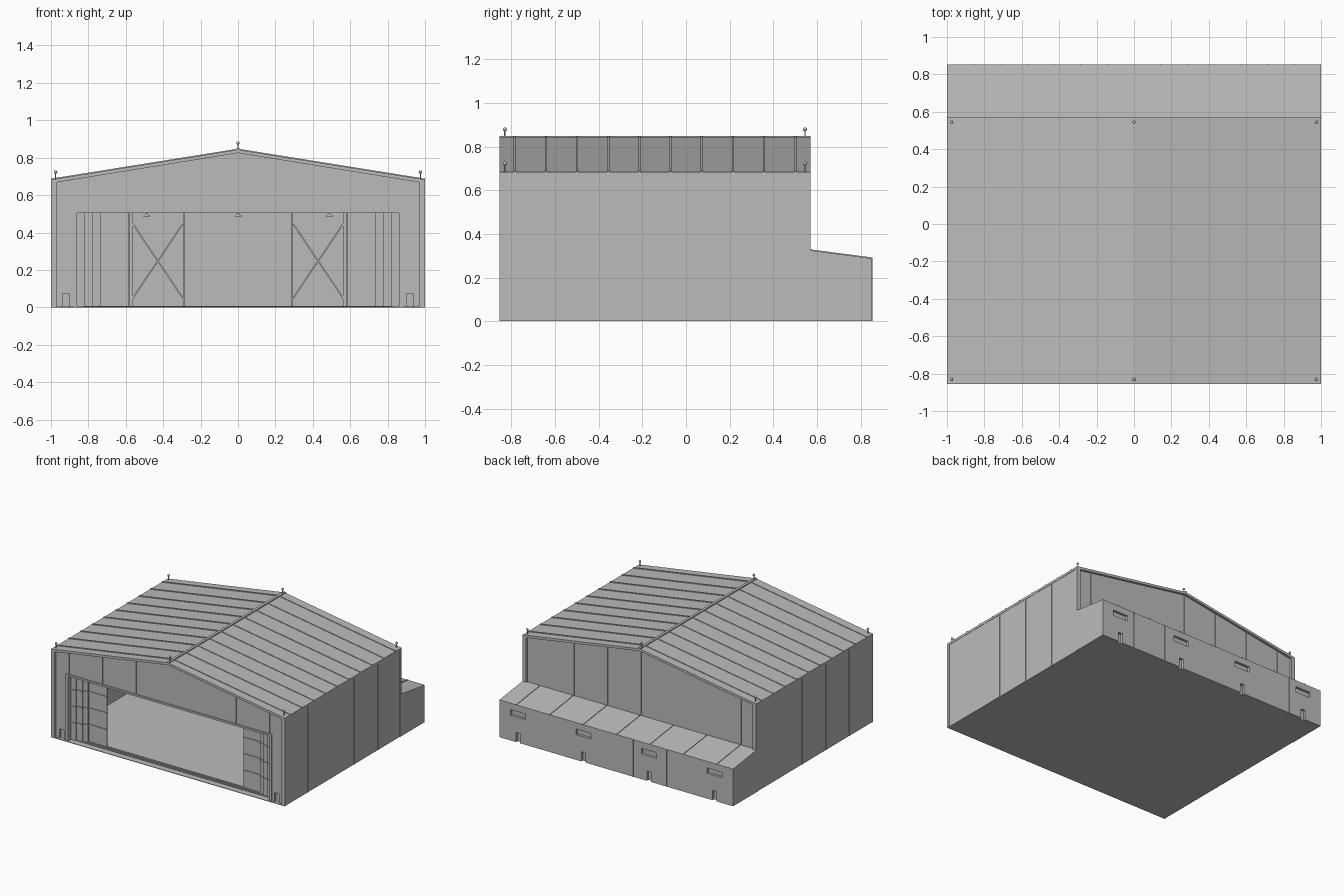
import bpy, bmesh, math
from mathutils import Vector

if "Cube" in bpy.data.objects:
    bpy.data.objects.remove(bpy.data.objects["Cube"])

grey = bpy.data.materials.new("plain_grey")
grey.use_nodes = True
grey.diffuse_color = (0.5, 0.5, 0.5, 1)
grey.node_tree.nodes["Principled BSDF"].inputs["Base Color"].default_value = (0.5, 0.5, 0.5, 1)

FRONT, BACK, REAR = -0.855, 0.57, 0.855
EAVE, RIDGE = 0.683, 0.843
BAY = 2 / 7


def finish(bm, name):
    bmesh.ops.recalc_face_normals(bm, faces=bm.faces)
    mesh = bpy.data.meshes.new(name)
    bm.to_mesh(mesh)
    bm.free()
    mesh.materials.append(grey)
    ob = bpy.data.objects.new(name, mesh)
    bpy.context.scene.collection.objects.link(ob)
    return ob


def add_prism(bm, outline, axis, a, b):
    """Extrude a 2D outline along x or y between a and b."""
    place = (lambda p, t: (t, p[0], p[1])) if axis == "x" else (lambda p, t: (p[0], t, p[1]))
    face = bm.faces.new([bm.verts.new(place(p, a)) for p in outline])
    new = bmesh.ops.extrude_face_region(bm, geom=[face])["geom"]
    shift = Vector((b - a, 0, 0) if axis == "x" else (0, b - a, 0))
    bmesh.ops.translate(bm, verts=[v for v in new if isinstance(v, bmesh.types.BMVert)], vec=shift)


def add_box(bm, x0, x1, y0, y1, z0, z1):
    add_prism(bm, [(x0, z0), (x1, z0), (x1, z1), (x0, z1)], "y", y0, y1)


def prism(name, outline, axis, a, b):
    bm = bmesh.new()
    add_prism(bm, outline, axis, a, b)
    return finish(bm, name)


def boxes(name, items):
    bm = bmesh.new()
    for item in items:
        add_box(bm, *item)
    return finish(bm, name)


def cut(target, items):
    """Carve boxes out of a part."""
    cutter = boxes("cutter", items)
    cutter.hide_render = True
    mod = target.modifiers.new("recess", "BOOLEAN")
    mod.operation, mod.solver, mod.object = "DIFFERENCE", "EXACT", cutter
    bpy.context.view_layer.objects.active = target
    bpy.ops.object.modifier_apply(modifier=mod.name)
    bpy.data.objects.remove(cutter)


def mirrored(right):
    """Complete an outline from its +x half, listed from bottom to bottom."""
    return right + [(-x, z) for x, z in reversed(right) if x > 0]


def roof_z(x):
    return RIDGE - (RIDGE - EAVE) * abs(x)


# floor, side walls and roof shell
boxes("floor_slab", [(-0.99, 0.99, FRONT, BACK, 0, 0.004)])
boxes("side_walls", [(min(s * 0.975, s * 0.997), max(s * 0.975, s * 0.997),
                      FRONT + 0.02, BACK - 0.02, 0, 0.675) for s in (-1, 1)])
prism("roof_shell", [(-1, EAVE), (0, RIDGE), (1, EAVE), (1, EAVE - 0.018),
                     (0, RIDGE - 0.018), (-1, EAVE - 0.018)], "y", FRONT + 0.02, BACK - 0.02)

# projecting frames round both gables
frame = [(-1, 0), (-1, EAVE), (0, RIDGE), (1, EAVE), (1, 0),
         (0.97, 0), (0.97, 0.668), (0, 0.825), (-0.97, 0.668), (-0.97, 0)]
prism("front_gable_frame", frame, "y", FRONT, FRONT + 0.02)
prism("back_gable_frame", frame, "y", BACK - 0.02, BACK)

# front gable wall with the hangar opening and two small doorways
front_wall = prism("front_gable_wall", [
    (-0.985, 0), (-0.985, 0.67), (0, 0.828), (0.985, 0.67), (0.985, 0),
    (0.87, 0), (0.87, 0.512), (-0.87, 0.512), (-0.87, 0)], "y", FRONT + 0.015, FRONT + 0.045)
cut(front_wall, [(x - 0.018, x + 0.018, FRONT - 0.05, FRONT + 0.03, -0.1, 0.075) for x in (-0.92, 0.92)])
prism("opening_frame", [(-0.88, 0), (-0.88, 0.52), (0.88, 0.52), (0.88, 0), (0.861, 0),
                        (0.861, 0.505), (-0.861, 0.505), (-0.861, 0)], "y", FRONT + 0.007, FRONT + 0.06)

# back gable wall, thicker below the annex roof
prism("back_gable_wall", [(-0.985, 0), (-0.985, 0.67), (0, 0.828), (0.985, 0.67), (0.985, 0)],
      "y", BACK - 0.04, BACK - 0.018)
boxes("back_lower_wall", [(-0.975, 0.975, BACK - 0.03, BACK + 0.01, 0, 0.322)])

# raised seams on the roof, with a ridge cap
bm = bmesh.new()
for i in range(10):
    y = -0.785 + i * BAY / 2
    for s in (-1, 1):
        add_prism(bm, [(s * 0.012, roof_z(0.012) - 0.002), (s, EAVE - 0.002),
                       (s, EAVE + 0.005), (s * 0.012, roof_z(0.012) + 0.005)],
                  "y", y - 0.005, y + 0.005)
finish(bm, "roof_seams")
boxes("ridge_cap", [(-0.01, 0.01, FRONT, BACK, RIDGE - 0.01, RIDGE + 0.006)])

# seams on the side walls and gables
seams = []
for s in (-1, 1):
    for i in range(-2, 2):
        x, y = sorted((s * 0.99, s)), i * BAY
        seams.append((x[0], x[1], y - 0.004, y + 0.004, 0, 0.67))
boxes("side_wall_seams", seams)
seams = []
for i in range(-3, 4):
    x = i * BAY
    top = roof_z(x) - 0.016
    bottom = 0.52
    seams.append((x - 0.004, x + 0.004, FRONT + 0.011, FRONT + 0.02, bottom, top))
    seams.append((x - 0.004, x + 0.004, BACK - 0.024, BACK - 0.014, 0.32, top))
boxes("gable_seams", seams)

# rear annex with recessed windows and doorways
annex = prism("rear_annex", [(BACK, 0), (REAR - 0.003, 0), (REAR - 0.003, 0.288), (BACK, 0.325)], "x", -1, 1)
centres = (-0.84, -0.28, 0.28, 0.84)
cut(annex, [(x - 0.065, x + 0.065, REAR - 0.022, REAR + 0.1, 0.195, 0.238) for x in centres]
    + [(x - 0.018, x + 0.018, REAR - 0.022, REAR + 0.1, -0.1, 0.075) for x in centres])
bm = bmesh.new()
for i in range(-3, 4):
    x = i * BAY
    add_prism(bm, [(BACK, 0.322), (REAR, 0.285), (REAR, 0.292), (BACK, 0.329)], "x", x - 0.004, x + 0.004)
for i in range(6):
    x = (i - 2.5) * BAY
    add_box(bm, x - 0.004, x + 0.004, REAR - 0.006, REAR, 0, 0.288)
finish(bm, "annex_seams")

# telescoping hangar doors with horizontal rails, and floor tracks
inner_edges = (0.82, 0.775, 0.735, 0.585)
panels, bars, tracks = [], [], []
for k, inner in enumerate(inner_edges):
    y = FRONT + 0.045 + 0.014 * k
    outer = 0.865 if k == 0 else inner_edges[k - 1] + 0.02
    for s in (-1, 1):
        x0, x1 = sorted((s * inner, s * outer))
        panels.append((x0, x1, y, y + 0.01, 0.004, 0.515))
        for z in (0.135, 0.263, 0.39):
            bars.append((x0, x1, y - 0.005, y + 0.002, z - 0.005, z + 0.005))
    tracks.append((-0.86, 0.86, y + 0.003, y + 0.007, 0.002, 0.007))
boxes("hangar_doors", panels)
boxes("door_rails", bars)
boxes("floor_tracks", tracks)

# columns and cross bracing against the back wall
inside = BACK - 0.04
boxes("back_columns", [(s * x - w, s * x + w, inside - 0.02, inside + 0.005, 0, 0.66)
                       for s in (-1, 1) for x, w in ((0.572, 0.011), (0.288, 0.004))])
bm = bmesh.new()
for s in (-1, 1):
    for z0, z1 in ((0.045, 0.45), (0.45, 0.045)):
        xa, xb = s * 0.565, s * 0.292
        add_prism(bm, [(xa, z0 - 0.007), (xb, z1 - 0.007), (xb, z1 + 0.007), (xa, z0 + 0.007)],
                  "y", inside - 0.012, inside - 0.004)
finish(bm, "cross_bracing")


def add_rod(bm, x, y, z0, z1, r0, r1, sides=8):
    made = bmesh.ops.create_cone(bm, cap_ends=True, segments=sides, radius1=r0, radius2=r1, depth=z1 - z0)
    bmesh.ops.translate(bm, verts=made["verts"], vec=(x, y, (z0 + z1) / 2))


# hanging lamps
bm = bmesh.new()
for x in (-0.49, 0, 0.49):
    for y in (-0.5, -0.14, 0.22):
        add_rod(bm, x, y, 0.485, 0.502, 0.02, 0.004, 12)
        add_rod(bm, x, y, 0.5, roof_z(x) - 0.01, 0.002, 0.002, 6)
finish(bm, "hanging_lamps")

# beacon poles at the roof corners and ridge ends
bm = bmesh.new()
for x in (-0.975, 0, 0.975):
    for y in (-0.83, 0.545):
        z = roof_z(x)
        add_rod(bm, x, y, z - 0.005, z + 0.035, 0.003, 0.003)
        ball = bmesh.ops.create_uvsphere(bm, u_segments=12, v_segments=8, radius=0.009)
        bmesh.ops.translate(bm, verts=ball["verts"], vec=(x, y, z + 0.036))
beacons = finish(bm, "beacon_poles")
bpy.ops.object.select_all(action="DESELECT")
beacons.select_set(True)
bpy.context.view_layer.objects.active = beacons
bpy.ops.object.shade_smooth_by_angle(angle=math.radians(50))
